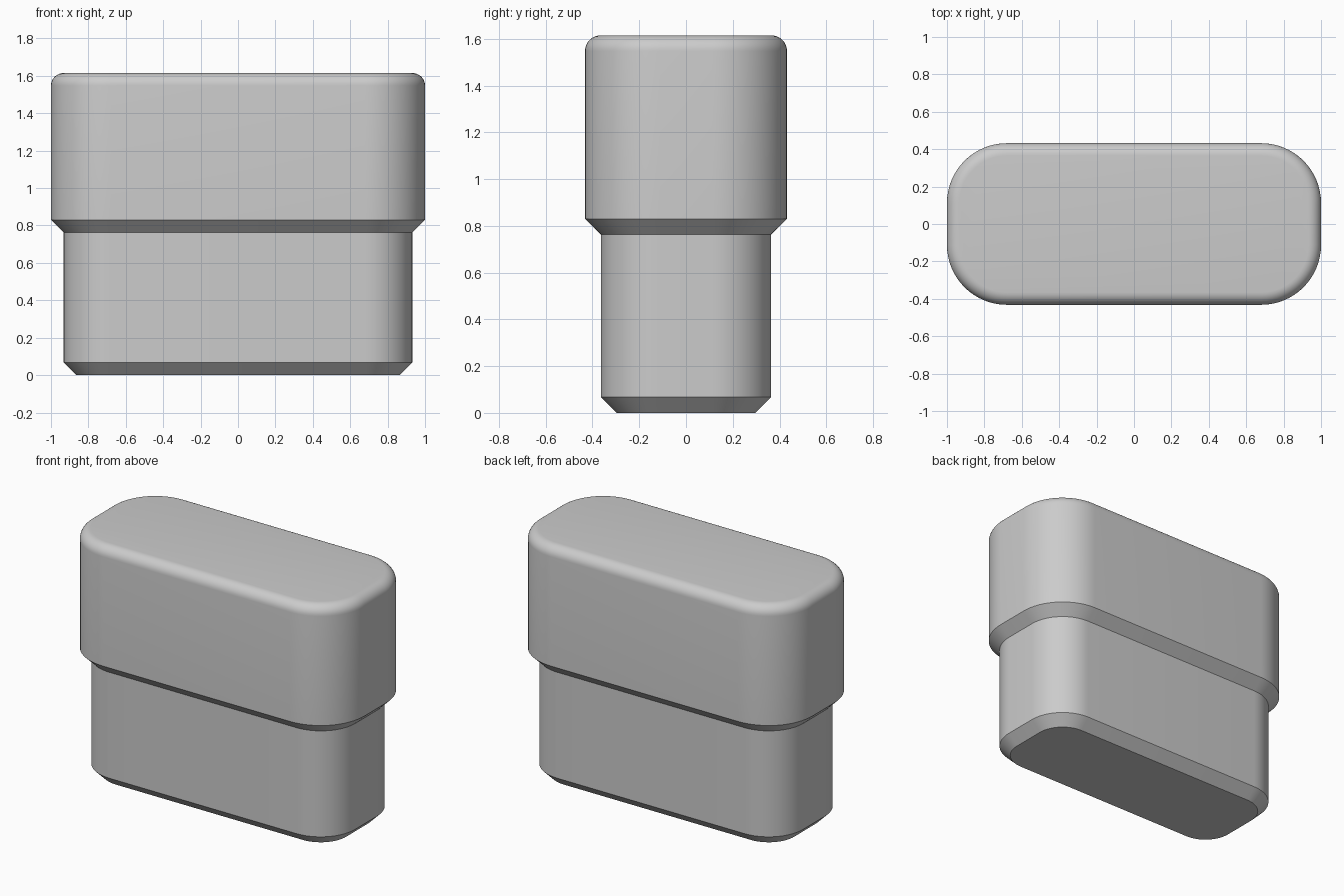
import bpy, bmesh, math

if "Cube" in bpy.data.objects:
    bpy.data.objects.remove(bpy.data.objects["Cube"], do_unlink=True)

HALF_X, HALF_Y, CORNER = 1.0, 0.432, 0.32
HEIGHT, FILLET = 1.615, 0.067
CORNER_STEPS, FILLET_STEPS = 16, 8

grey = bpy.data.materials.new("light_grey")
grey.use_nodes = True
grey.diffuse_color = (0.6, 0.6, 0.6, 1)
grey.node_tree.nodes["Principled BSDF"].inputs["Base Color"].default_value = grey.diffuse_color


def ring(bm, inset, z):
    """Rounded rectangle outline, offset inwards by inset."""
    r = CORNER - inset
    cx, cy = HALF_X - CORNER, HALF_Y - CORNER
    verts = []
    for quarter, (sx, sy) in enumerate([(1, 1), (-1, 1), (-1, -1), (1, -1)]):
        for i in range(CORNER_STEPS + 1):
            a = (quarter + i / CORNER_STEPS) * math.pi / 2
            verts.append(bm.verts.new((sx * cx + r * math.cos(a), sy * cy + r * math.sin(a), z)))
    return verts


def loft(name, profile):
    """Closed solid through a stack of (inset, height) outlines."""
    bm = bmesh.new()
    rings = [ring(bm, *p) for p in profile]
    for low, high in zip(rings, rings[1:]):
        for i in range(len(low)):
            j = (i + 1) % len(low)
            bm.faces.new((low[i], low[j], high[j], high[i]))
    bm.faces.new(rings[0][::-1])
    bm.faces.new(rings[-1])
    mesh = bpy.data.meshes.new(name)
    bm.to_mesh(mesh)
    bm.free()
    mesh.materials.append(grey)
    obj = bpy.data.objects.new(name, mesh)
    bpy.context.collection.objects.link(obj)
    bpy.ops.object.select_all(action='DESELECT')
    obj.select_set(True)
    bpy.context.view_layer.objects.active = obj
    bpy.ops.object.shade_smooth_by_angle(angle=math.radians(30))
    return obj


# Narrow plug with chamfered foot, then the wider head with chamfered underside
profile = [(0.135, 0), (0.068, 0.067), (0.068, 0.763), (0, 0.83)]
# Rounded top edge
for i in range(FILLET_STEPS + 1):
    a = i / FILLET_STEPS * math.pi / 2
    profile.append((FILLET * (1 - math.cos(a)), HEIGHT - FILLET * (1 - math.sin(a))))

loft("stepped_block", profile)
